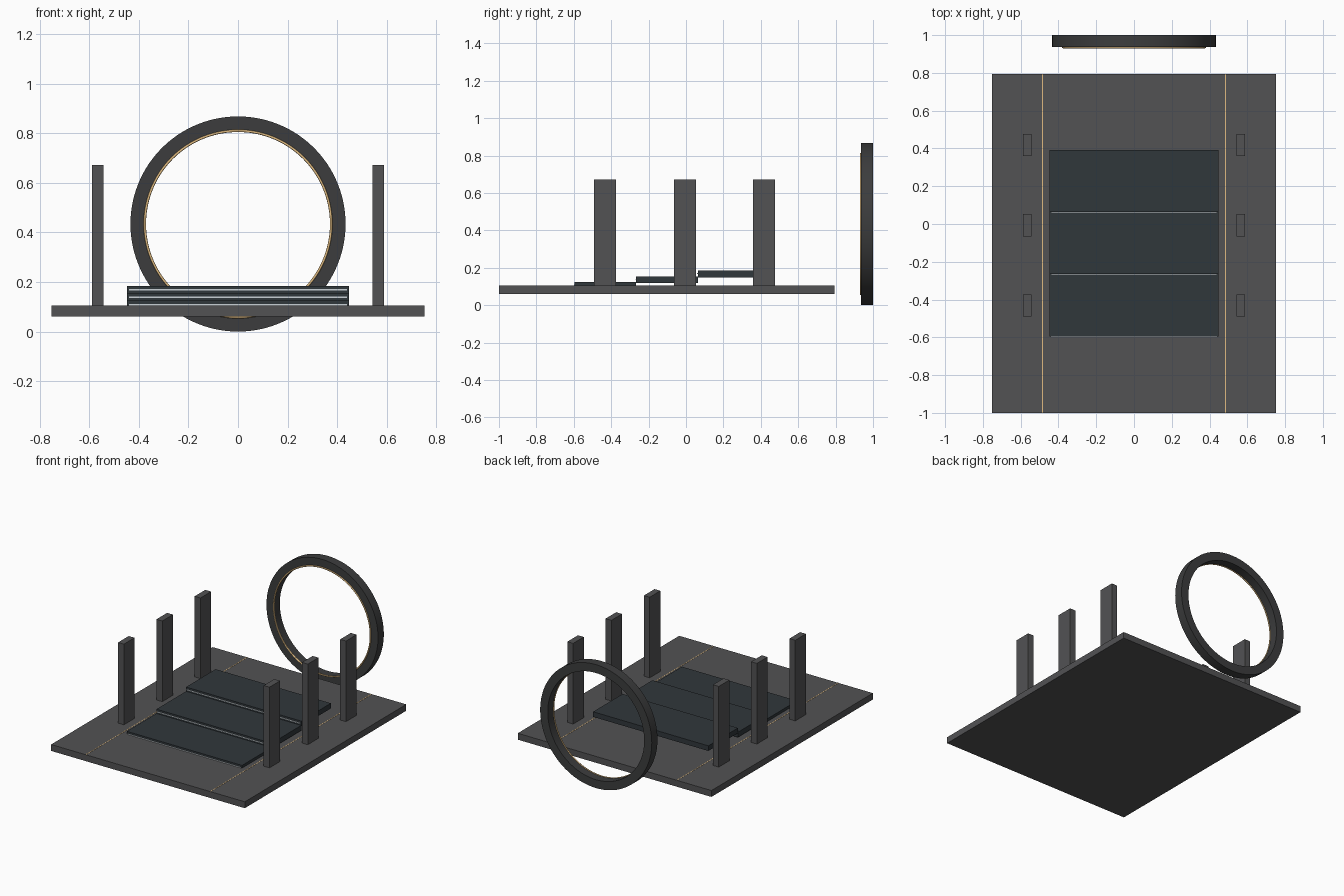
import bpy, bmesh, math

if "Cube" in bpy.data.objects:
    bpy.data.objects.remove(bpy.data.objects["Cube"])


def material(name, rgb):
    m = bpy.data.materials.new(name)
    m.diffuse_color = (*rgb, 1)
    m.use_nodes = True
    m.node_tree.nodes["Principled BSDF"].inputs["Base Color"].default_value = m.diffuse_color
    return m


GREY = material("dark_grey", (0.085, 0.085, 0.088))
SLATE = material("slate", (0.03, 0.038, 0.044))
CHARCOAL = material("charcoal", (0.045, 0.046, 0.047))
GOLD = material("gold", (0.75, 0.5, 0.22))
LIGHT = material("light_strip", (0.6, 0.65, 0.68))


def box(name, x, y, z, mat):
    """Box from (min, max) ranges."""
    lo, hi = zip(x, y, z)
    bm = bmesh.new()
    bmesh.ops.create_cube(bm, size=1)
    for v in bm.verts:
        v.co = [a + (b - a) * (c + 0.5) for a, b, c in zip(lo, hi, v.co)]
    me = bpy.data.meshes.new(name)
    bm.to_mesh(me)
    bm.free()
    me.materials.append(mat)
    ob = bpy.data.objects.new(name, me)
    bpy.context.collection.objects.link(ob)
    return ob


def hoop(name, profile, centre_z, mat, n=96):
    """Closed (radius, y) profile swept round the y axis."""
    bm = bmesh.new()
    rows = []
    for i in range(n):
        a = 2 * math.pi * i / n
        rows.append([bm.verts.new((r * math.cos(a), y, centre_z + r * math.sin(a)))
                     for r, y in profile])
    k = len(profile)
    for i in range(n):
        p, q = rows[i], rows[(i + 1) % n]
        for j in range(k):
            bm.faces.new((p[j], p[(j + 1) % k], q[(j + 1) % k], q[j]))
    bmesh.ops.recalc_face_normals(bm, faces=bm.faces)
    me = bpy.data.meshes.new(name)
    bm.to_mesh(me)
    bm.free()
    me.materials.append(mat)
    ob = bpy.data.objects.new(name, me)
    bpy.context.collection.objects.link(ob)
    bpy.ops.object.select_all(action='DESELECT')
    ob.select_set(True)
    bpy.context.view_layer.objects.active = ob
    bpy.ops.object.shade_smooth_by_angle(angle=math.radians(50))
    return ob


# Floor slab
box("floor", (-0.753, 0.753), (-1.0, 0.793), (0.06, 0.105), GREY)

# Floor inlay lines and pillars on both sides
for side, s in (("left", -1), ("right", 1)):
    x = 0.484 * s
    box(f"floor_line_{side}", (x - 0.0025, x + 0.0025), (-1.0, 0.793), (0.103, 0.106), GOLD)
    for i, y in enumerate((-0.432, -0.006, 0.418)):
        x = 0.566 * s
        box(f"pillar_{side}_{i + 1}", (x - 0.0225, x + 0.0225),
            (y - 0.059, y + 0.059), (0.104, 0.672), GREY)

# Three rising steps, each with a light strip along the front
for i in range(3):
    y, top = -0.595 + 0.329 * i, 0.1245 + 0.03 * i
    box(f"step_{i + 1}", (-0.448, 0.448), (y, y + 0.329), (top - 0.036, top), SLATE)
    zc = top - 0.016
    box(f"step_light_{i + 1}", (-0.44, 0.44), (y - 0.004, y + 0.002),
        (zc - 0.0025, zc + 0.0025), LIGHT)

# Standing ring at the back with a thin inner trim
hoop("ring", [(0.375, 0.936), (0.434, 0.936), (0.434, 1.0), (0.375, 1.0)], 0.434, CHARCOAL)
tube = [(0.376 + 0.005 * math.cos(a), 0.935 + 0.005 * math.sin(a))
        for a in (math.pi * k / 4 for k in range(8))]
hoop("ring_trim", tube, 0.434, GOLD)
